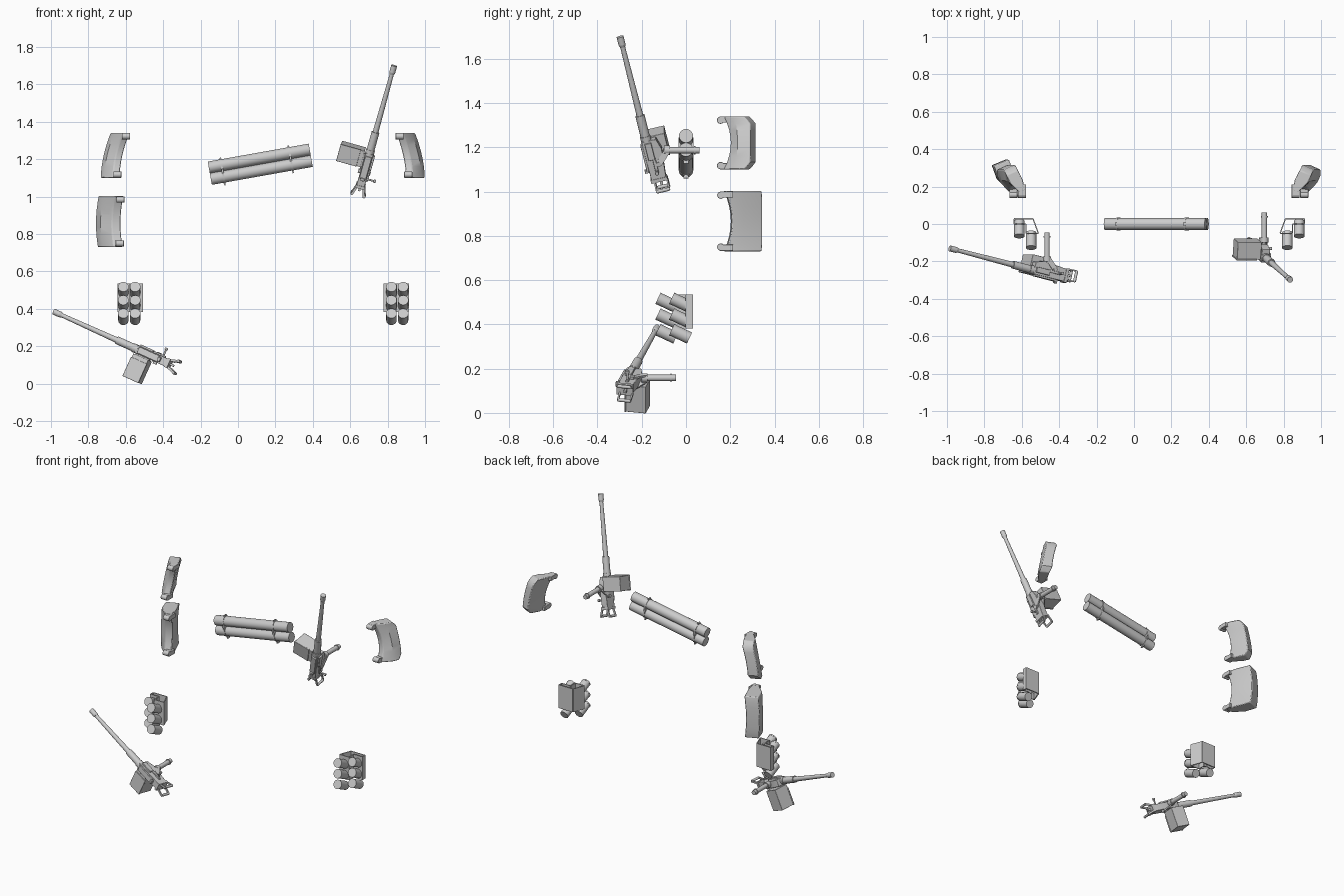
import bpy, bmesh, math
from mathutils import Vector, Matrix

if "Cube" in bpy.data.objects:
    bpy.data.objects.remove(bpy.data.objects["Cube"])


class Part:
    """Collects primitives in one mesh, placed with a matrix."""
    def __init__(self, name, matrix=None):
        self.name, self.m, self.bm = name, matrix or Matrix.Identity(4), bmesh.new()

    def cyl(self, a, b, r0, r1=None, n=20):
        a, b = Vector(a), Vector(b)
        d = b - a
        rot = d.to_track_quat('Z', 'Y').to_matrix().to_4x4()
        bmesh.ops.create_cone(self.bm, cap_ends=True, segments=n, radius1=r0,
                              radius2=r0 if r1 is None else r1, depth=d.length,
                              matrix=Matrix.Translation((a + b) / 2) @ rot)

    def box(self, lo, hi):
        lo, hi = Vector(lo), Vector(hi)
        s = hi - lo
        bmesh.ops.create_cube(self.bm, size=1, matrix=Matrix.Translation((lo + hi) / 2)
                              @ Matrix.Diagonal((s.x, s.y, s.z, 1)))

    def bar(self, a, b, w, h):
        a, b = Vector(a), Vector(b)
        d = b - a
        rot = d.to_track_quat('X', 'Z').to_matrix().to_4x4()
        bmesh.ops.create_cube(self.bm, size=1, matrix=Matrix.Translation((a + b) / 2)
                              @ rot @ Matrix.Diagonal((d.length, w, h, 1)))

    def loft(self, rings):
        rows = [[self.bm.verts.new(p) for p in ring] for ring in rings]
        n = len(rows[0])
        for r0, r1 in zip(rows, rows[1:]):
            for i in range(n):
                self.bm.faces.new((r0[i], r0[(i + 1) % n], r1[(i + 1) % n], r1[i]))
        self.bm.faces.new(rows[0][::-1])
        self.bm.faces.new(rows[-1])

    def done(self, bevel=0):
        bmesh.ops.transform(self.bm, matrix=self.m, verts=self.bm.verts)
        bmesh.ops.recalc_face_normals(self.bm, faces=self.bm.faces)
        me = bpy.data.meshes.new(self.name)
        self.bm.to_mesh(me)
        self.bm.free()
        ob = bpy.data.objects.new(self.name, me)
        bpy.context.collection.objects.link(ob)
        if bevel:
            mod = ob.modifiers.new("bevel", 'BEVEL')
            mod.width, mod.segments, mod.angle_limit = bevel, 2, math.radians(40)


def machine_gun(tag, muzzle, direction, pin, pin_y):
    # local frame: x along the barrel, y to the ammo side, z to the gun's top
    f = Vector(direction).normalized()
    up = Vector((0, -1, 0))
    up = (up - up.dot(f) * f).normalized()
    left = up.cross(f)
    org = Vector(muzzle) - 0.75 * f
    m = Matrix.Translation(org) @ Matrix((f, left, up)).transposed().to_4x4()

    p = Part(tag + "_barrel", m)
    p.cyl((.36, 0, 0), (.71, 0, 0), .0155, .011)
    p.cyl((.70, 0, 0), (.712, 0, 0), .012, .016)
    p.cyl((.712, 0, 0), (.75, 0, 0), .016)
    p.cyl((.24, 0, 0), (.37, 0, 0), .021)
    p.cyl((.24, 0, 0), (.27, 0, 0), .024)
    p.done()

    # receiver body with top cover, sight and charging handle
    p = Part(tag + "_receiver", m)
    prof = [(.065, .02), (.25, .022), (.25, -.045), (.20, -.06), (.065, -.048)]
    p.loft([[(s, y, w) for s, w in prof] for y in (-.022, .022)])
    p.box((.11, -.018, .02), (.235, .018, .031))
    p.box((.10, -.012, .02), (.115, .012, .04))
    p.box((.16, -.032, -.02), (.24, .03, .01))
    p.box((.09, -.03, -.022), (.17, -.02, -.008))
    p.cyl((.105, -.025, -.015), (.105, -.068, -.015), .005, n=12)
    p.cyl((.105, -.06, -.015), (.105, -.072, -.015), .009, n=12)
    p.done(.002)

    # twin upright grips at the rear
    p = Part(tag + "_grips", m)
    p.box((.052, -.026, -.052), (.068, .026, .024))
    for y in (-.034, .034):
        p.cyl((.012, y, -.05), (.012, y, .008), .008, n=14)
        for w in (-.05, .008):
            p.bar((.06, y * .5, w), (.008, y, w), .012, .007)
    p.box((.03, -.006, -.026), (.055, .006, -.014))
    p.done()

    p = Part(tag + "_ammo_box", m)
    p.box((.165, .028, -.085), (.255, .16, .01))
    p.box((.162, .05, .006), (.258, .162, .014))
    p.done(.002)

    # cradle plates between the receiver and the swivel pin
    base = Vector((pin[0], pin_y[0], pin[1]))
    b = m.inverted() @ base
    p = Part(tag + "_cradle", m)
    for y in (-.027, .027):
        p.bar((.134, y, -.03), (b.x, b.y + y * .5, b.z), .008, .028)
    p.cyl((.134, -.034, -.03), (.134, .034, -.03), .011, n=14)
    p.done()

    p = Part(tag + "_swivel_pin")
    p.cyl(base - Vector((0, .012, 0)), (pin[0], pin_y[1], pin[1]), .0145)
    p.cyl(base - Vector((0, .015, 0)), base + Vector((0, .012, 0)), .021)
    p.cyl((pin[0], pin_y[1] - .026, pin[1]), (pin[0], pin_y[1] - .02, pin[1]), .019)
    p.done()


machine_gun("lower_gun", (-.985, -.13, .385), (-1, .26, .452), (-.465, .158), (-.185, -.045))
machine_gun("upper_gun", (.835, -.298, 1.70), (.28, -.252, 1), (.697, 1.187), (-.085, .062))

# pair of long launch tubes with two clamps
ang = math.atan2(.096, .54)
p = Part("launch_tubes", Matrix.Translation((.119, 0, 1.173)) @ Matrix.Rotation(-ang, 4, 'Y'))
for z in (-.0315, .0315):
    p.cyl((-.274, 0, z), (.274, 0, z), .0315, n=28)
    for x in (-.205, .165):
        p.cyl((x - .005, 0, z), (x + .005, 0, z), .0345, n=28)
for x in (-.205, .165):
    p.box((x - .005, -.0345, -.03), (x + .005, .0345, .03))
    p.box((x - .004, -.012, -.078), (x + .004, .012, -.06))
    p.box((x - .004, -.012, .06), (x + .004, .012, .072))
p.done()

# curved armour plates: six-point plan section lofted upward
SECTION = [(-.668, .165), (-.715, .215), (-.735, .285),
           (-.675, .312), (-.645, .23), (-.632, .17)]
HOLLOW = [1, .4, 0, 0, .4, 1]


def armour(name, z0, z1, lean, sx, sy, x0, chamfer, bulge, mirror=False):
    mat = Matrix.Translation((.265, 0, 0)) @ Matrix.Diagonal((-1, 1, 1, 1)) if mirror else None
    p = Part(name, mat)
    ts = [0, .06, .14, .26, .38, .5, .62, .74, .86, .94, 1]
    front = {}
    rings = []
    for t in ts:
        u = 2 * t - 1
        dx = lean * t ** 1.8 - bulge * (1 - u * u)
        cut = chamfer * max(0, (abs(u) - .76) / .24)
        ring = []
        for i, ((x, y), h) in enumerate(zip(SECTION, HOLLOW)):
            px = x0 + (x + .735) * sx + dx
            py = .17 + (y - .165) * sy + .032 * h * (1 - u * u)
            if i in (2, 3):
                py -= cut
            ring.append((px, py, z0 + (z1 - z0) * t))
        front[t] = ring
        rings.append(ring)
    p.loft(rings)
    p.done(.005)
    # hooked clips on the front edge
    p = Part(name + "_clips", mat)
    for t, dz in ((.06, 1), (.94, -1)):
        x, y, z = front[t][5]
        p.box((x - .035, y - .03, z - .014), (x + .008, y + .03, z + .014))
        p.cyl((x - .035, y - .026, z + dz * .003), (x + .008, y - .026, z + dz * .003), .0165, n=16)
    p.done(.002)


armour("upper_left_armour", 1.10, 1.34, .052, 1, 1, -.735, .03, 0)
armour("upper_right_armour", 1.10, 1.34, .052, 1, 1, -.735, .03, 0, True)
armour("lower_left_armour", .73, 1.003, .004, 1.3, 1.2, -.750, .004, .012)


# six-tube launchers on a bent sheet bracket, mirrored
def launcher(name, mirror):
    mat = Matrix.Translation((.27, 0, 0)) @ Matrix.Diagonal((-1, 1, 1, 1)) if mirror else None
    p = Part(name + "_tubes", mat)
    d = Vector((0, .906, -.423))
    for x, y in ((-.613, -.063), (-.55, -.125)):
        for i in range(3):
            a = Vector((x, y, .517 - i * .071))
            p.cyl(a, a + d * .087, .0275, n=24)
            p.cyl(a - d * .002, a + d * .006, .0285, n=24)
    p.done()
    p = Part(name + "_bracket", mat)
    path = [(-.642, .028), (-.54, .028), (-.511, -.05), (-.578, -.05), (-.578, .0), (-.642, .0)]
    for (ax, ay), (bx, by) in zip(path, path[1:] + path[:1]):
        p.bar((ax, ay, .459), (bx, by, .459), .006, .154)
    p.done()


launcher("left_launcher", False)
launcher("right_launcher", True)

bpy.ops.object.select_all(action='SELECT')
bpy.context.view_layer.objects.active = bpy.context.selected_objects[0]
bpy.ops.object.shade_smooth_by_angle(angle=math.radians(35))
